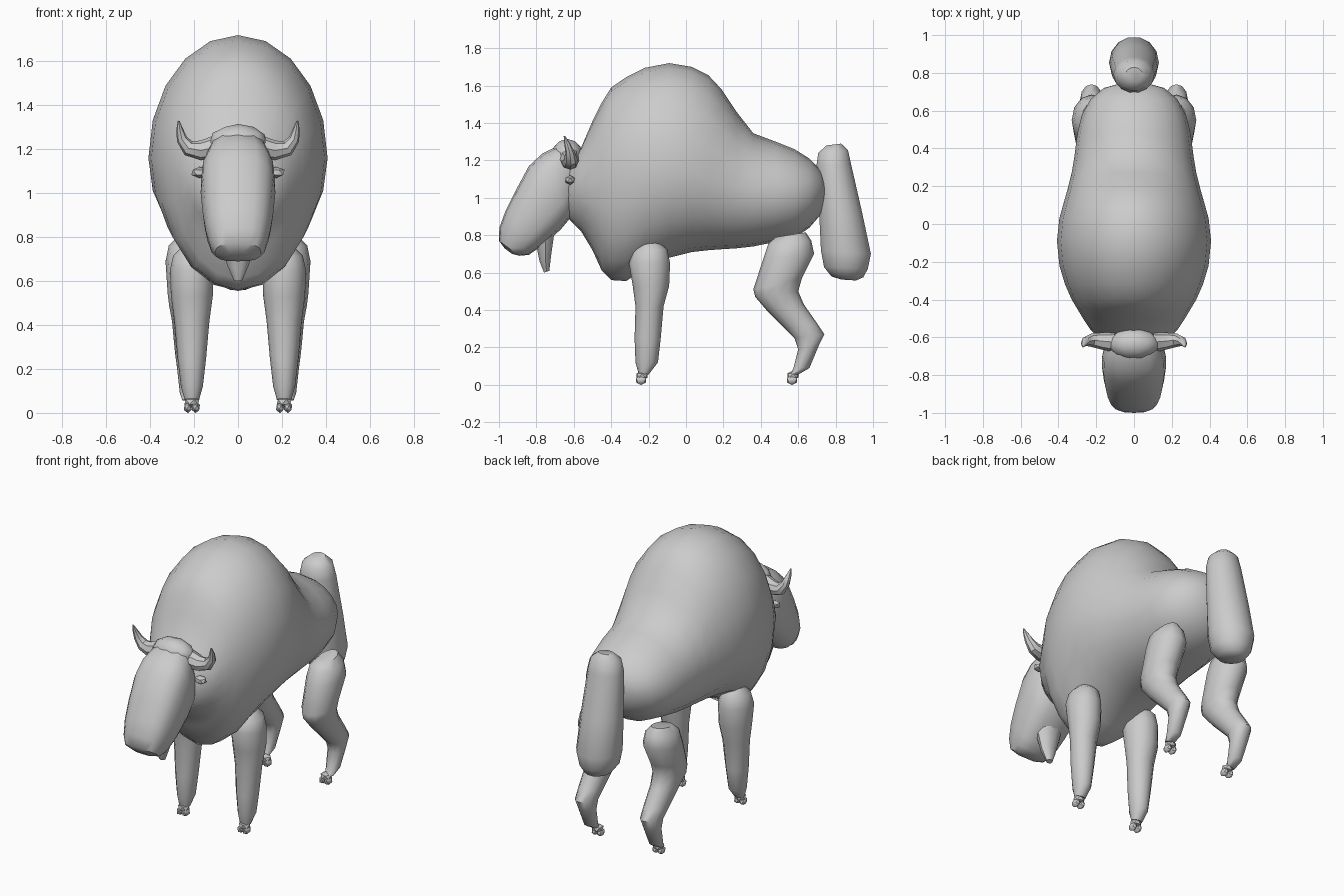
import bpy, bmesh, math
from mathutils import Matrix


def finish(name, bm, angle=40):
    bmesh.ops.recalc_face_normals(bm, faces=bm.faces)
    me = bpy.data.meshes.new(name)
    bm.to_mesh(me)
    bm.free()
    ob = bpy.data.objects.new(name, me)
    bpy.context.collection.objects.link(ob)
    bpy.ops.object.select_all(action='DESELECT')
    ob.select_set(True)
    bpy.context.view_layer.objects.active = ob
    bpy.ops.object.shade_smooth_by_angle(angle=math.radians(angle))
    return ob


def loft(name, rings, n=14, xc=0.0, power=1.0):
    """Each ring: (y, z) of one end, (y, z) of the other end, half width, widest point 0..1."""
    bm = bmesh.new()
    loops = []
    for y1, z1, y2, z2, w, t in rings:
        my, mz = y1 + (y2 - y1) * t, z1 + (z2 - z1) * t
        loop = []
        for i in range(n):
            a = 2 * math.pi * i / n
            c, s = math.cos(a), math.sin(a)
            c = math.copysign(abs(c) ** power, c)
            s = math.copysign(abs(s) ** power, s)
            ey, ez = (y1, z1) if s > 0 else (y2, z2)
            loop.append(bm.verts.new((xc + w * c, my + (ey - my) * abs(s), mz + (ez - mz) * abs(s))))
        loops.append(loop)
    for a, b in zip(loops, loops[1:]):
        for i in range(n):
            j = (i + 1) % n
            bm.faces.new((a[i], a[j], b[j], b[i]))
    bm.faces.new(loops[0])
    bm.faces.new(loops[-1])
    return finish(name, bm)


def ball(name, loc, size, sub=2):
    bm = bmesh.new()
    bmesh.ops.create_icosphere(bm, subdivisions=sub, radius=1,
                               matrix=Matrix.Translation(loc) @ Matrix.Diagonal((*size, 1)))
    return finish(name, bm)


def tube(name, pts):
    """Tapered tube along x/z; each point: x, y, z, radius, tilt of the path in degrees."""
    bm = bmesh.new()
    n, loops = 8, []
    for x, y, z, r, tilt in pts:
        t = math.radians(tilt)
        loops.append([bm.verts.new((x - math.sin(t) * r * math.cos(a), y + r * math.sin(a),
                                    z + math.cos(t) * r * math.cos(a)))
                      for a in [2 * math.pi * i / n for i in range(n)]])
    for a, b in zip(loops, loops[1:]):
        for i in range(n):
            j = (i + 1) % n
            bm.faces.new((a[i], a[j], b[j], b[i]))
    bm.faces.new(loops[0])
    bm.faces.new(loops[-1])
    return finish(name, bm)


# Humped body: y, top, bottom, half width, height of widest point
body = [(-.645, 1.12, .93, .08, 1.03), (-.62, 1.20, .88, .17, 1.04), (-.56, 1.27, .82, .23, 1.06),
        (-.50, 1.41, .72, .27, 1.08), (-.45, 1.51, .61, .30, 1.10), (-.40, 1.59, .56, .33, 1.12),
        (-.32, 1.645, .555, .365, 1.14), (-.22, 1.695, .62, .395, 1.16), (-.09, 1.72, .68, .408, 1.16),
        (.03, 1.70, .71, .395, 1.14), (.12, 1.655, .72, .37, 1.11), (.19, 1.58, .725, .35, 1.08),
        (.27, 1.46, .73, .33, 1.05), (.36, 1.345, .74, .315, 1.03), (.48, 1.30, .765, .30, 1.02),
        (.58, 1.26, .785, .275, 1.02), (.66, 1.21, .84, .23, 1.03), (.72, 1.15, .91, .16, 1.04),
        (.745, 1.09, .98, .07, 1.04)]
loft("body", [(y, t, y, b, w, (t - m) / (t - b)) for y, t, b, w, m in body], 20)

# Head: forehead line to throat line
loft("head", [(-.60, 1.29, -.57, 1.02, .10, .5), (-.68, 1.28, -.59, .95, .145, .5),
              (-.77, 1.235, -.62, .89, .168, .5), (-.84, 1.17, -.67, .83, .17, .5),
              (-.91, 1.04, -.74, .77, .16, .5), (-.965, .93, -.79, .73, .147, .5),
              (-.998, .84, -.84, .695, .128, .5), (-1.0, .77, -.89, .69, .105, .5),
              (-.97, .73, -.93, .70, .05, .5)], 16, power=.75)
ball("crown_tuft", (0, -.635, 1.23), (.135, .085, .085))
loft("beard", [(-.84, .80, -.68, .86, .09, .5), (-.80, .73, -.705, .79, .075, .5),
               (-.785, .66, -.72, .69, .05, .5), (-.76, .60, -.73, .61, .02, .5)], 10)

for side, s in (("left", 1), ("right", -1)):
    # Horns and ears
    flip = lambda pts: [(s * x, y, z, r, t if s > 0 else 180 - t) for x, y, z, r, t in pts]
    tube(side + "_horn", flip([(.10, -.625, 1.21, .055, -5), (.17, -.62, 1.195, .045, 0),
                               (.225, -.615, 1.205, .036, 30), (.255, -.62, 1.245, .025, 65),
                               (.265, -.635, 1.29, .016, 85), (.27, -.65, 1.33, .004, 95)]))
    ball(side + "_ear", (s * .175, -.62, 1.095), (.042, .03, .026), 1)

    # Front leg: front edge to back edge
    loft(side + "_front_leg",
         [(-.25, .75, -.14, .76, .045, .5), (-.285, .71, -.10, .725, .085, .5),
          (-.305, .65, -.085, .65, .10, .5), (-.285, .53, -.09, .53, .095, .5),
          (-.27, .42, -.12, .42, .08, .5), (-.275, .25, -.135, .25, .065, .5),
          (-.27, .12, -.15, .12, .05, .5), (-.255, .065, -.20, .055, .033, .5)], 12, s * .21)
    # Hind leg with bent hock
    loft(side + "_hind_leg",
         [(.48, .79, .64, .815, .05, .5), (.44, .755, .67, .77, .09, .5),
          (.415, .68, .685, .70, .105, .5), (.36, .51, .62, .57, .095, .5),
          (.37, .47, .60, .50, .088, .5), (.43, .40, .63, .43, .075, .5),
          (.53, .30, .70, .33, .066, .5), (.58, .25, .74, .27, .06, .5),
          (.60, .19, .71, .21, .052, .5), (.575, .09, .66, .09, .04, .5),
          (.56, .06, .60, .055, .028, .5)], 12, s * .225)
    # Split hooves
    for leg, y in (("front", -.235), ("hind", .572)):
        ball(f"{side}_{leg}_ankle", (s * .21, y, .05), (.038, .034, .026), 1)
        for k in (-1, 1):
            ball(f"{side}_{leg}_hoof", (s * .21 + k * .018, y - .005, .025), (.021, .032, .026), 1)

# Thick hanging tail
loft("tail", [(.75, 1.28, .83, 1.29, .045, .5), (.705, 1.24, .868, 1.255, .09, .5),
              (.695, 1.17, .885, 1.18, .108, .5), (.71, .90, .945, .92, .125, .5),
              (.718, .72, .992, .70, .132, .5), (.735, .63, .975, .62, .115, .5),
              (.775, .58, .95, .575, .08, .5), (.83, .563, .91, .558, .035, .5)], 14)
